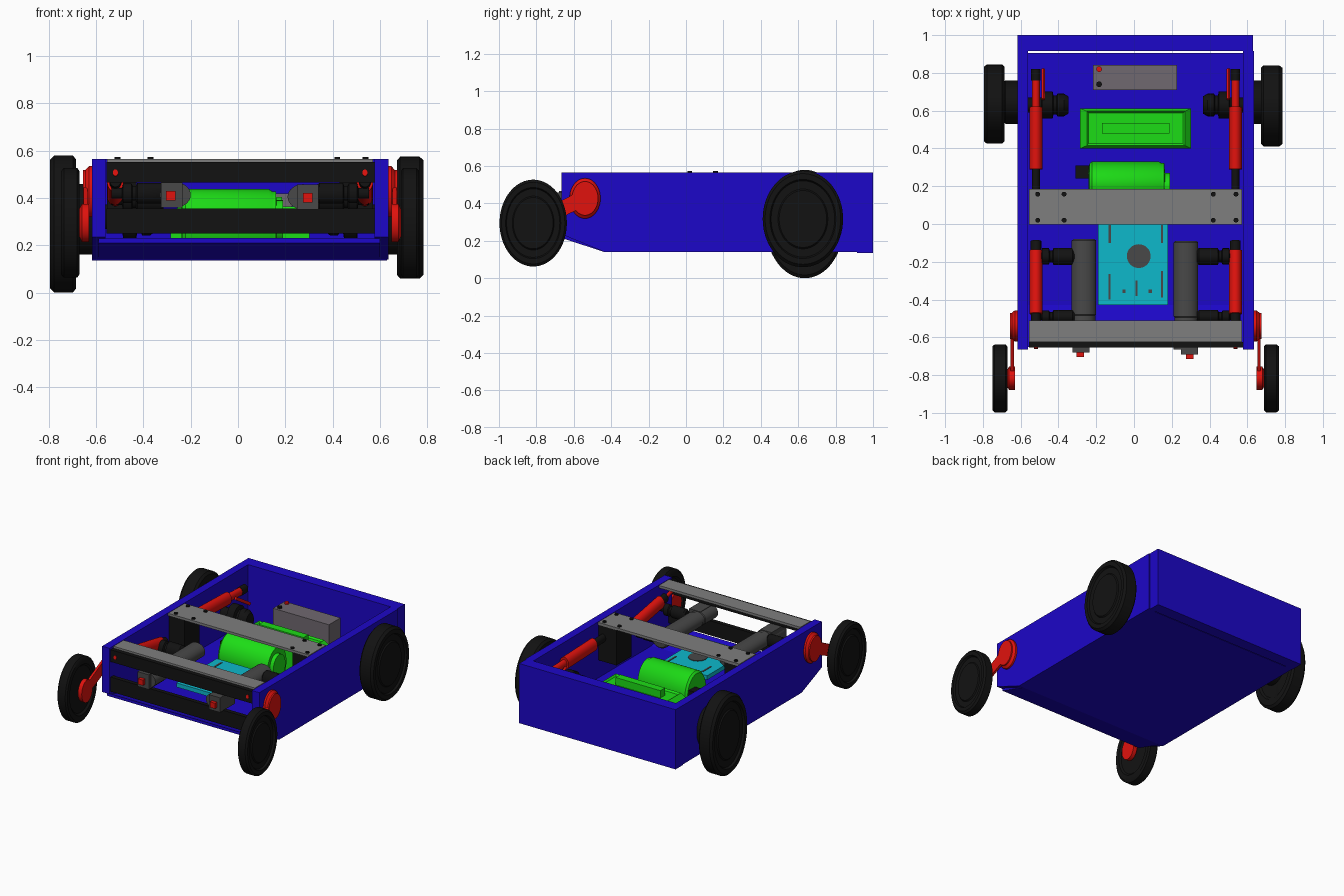
import bpy, bmesh, math
from mathutils import Vector

if "Cube" in bpy.data.objects:
    bpy.data.objects.remove(bpy.data.objects["Cube"])

def mat(name, c):
    m = bpy.data.materials.new(name)
    m.diffuse_color = (*c, 1)
    m.use_nodes = True
    m.node_tree.nodes["Principled BSDF"].inputs["Base Color"].default_value = m.diffuse_color
    return m

BLUE = mat("blue", (0.012, 0.002, 0.58))
RED = mat("red", (0.75, 0.006, 0.004))
GREEN = mat("green", (0.012, 0.72, 0.008))
CYAN = mat("cyan", (0.004, 0.48, 0.6))
BLACK = mat("black", (0.006, 0.006, 0.006))
DARK = mat("dark_grey", (0.065, 0.065, 0.065))
GREY = mat("grey", (0.21, 0.21, 0.21))
BOXGREY = mat("warm_grey", (0.16, 0.14, 0.16))

def finish(name, bm, m, smooth=False):
    bmesh.ops.recalc_face_normals(bm, faces=bm.faces)
    me = bpy.data.meshes.new(name)
    bm.to_mesh(me)
    bm.free()
    ob = bpy.data.objects.new(name, me)
    bpy.context.collection.objects.link(ob)
    me.materials.append(m)
    if smooth:
        bpy.ops.object.select_all(action='DESELECT')
        ob.select_set(True)
        bpy.context.view_layer.objects.active = ob
        bpy.ops.object.shade_smooth_by_angle(angle=math.radians(35))
    return ob

def loft(name, rings, m, smooth=False):
    """Skin a list of equal-length point rings, capping both ends."""
    bm = bmesh.new()
    vs = [[bm.verts.new(p) for p in r] for r in rings]
    n = len(vs[0])
    for a, b in zip(vs, vs[1:]):
        for i in range(n):
            j = (i + 1) % n
            bm.faces.new((a[i], a[j], b[j], b[i]))
    bm.faces.new(vs[0])
    bm.faces.new(vs[-1])
    return finish(name, bm, m, smooth)

def rect(x0, x1, y0, y1, z):
    return [(x0, y0, z), (x1, y0, z), (x1, y1, z), (x0, y1, z)]

def box(name, x0, x1, y0, y1, z0, z1, m):
    return loft(name, [rect(x0, x1, y0, y1, z0), rect(x0, x1, y0, y1, z1)], m)

def side_profile(name, pts, x0, x1, m):
    return loft(name, [[(x, y, z) for y, z in pts] for x in (x0, x1)], m)

def lathe(name, origin, axis, prof, m, zs=1.3, n=40):
    """Turn (radius, distance) points about an axis; circles are stretched in z."""
    d = Vector(axis).normalized()
    u = d.orthogonal().normalized()
    v = d.cross(u)
    rings = []
    for r, t in prof:
        ring = []
        for i in range(n):
            a = 2 * math.pi * i / n
            o = (u * math.cos(a) + v * math.sin(a)) * r
            o.z *= zs
            ring.append(Vector(origin) + d * t + o)
        rings.append(ring)
    return loft(name, rings, m, True)

def rod(name, p, q, r, m, n=32):
    d = Vector(q) - Vector(p)
    return lathe(name, p, d, [(r, 0), (r, d.length)], m, n=n)

def wheel(name, s, x_in, y, z, r, w, zs):
    prof = [(r * .3, .012), (r * .72, .012), (r * .78, 0), (r * .94, 0), (r, w * .12), (r, w * .85),
            (r * .94, w), (r * .82, w), (r * .79, w - .014), (r * .62, w - .014), (r * .59, w - .006), (r * .2, w - .006)]
    lathe(name, (x_in, y, z), (s, 0, 0), prof, BLACK, zs, 64)

# Chassis tub
wall = [(-.665, .235), (-.435, .14), (.915, .14), (.915, .565), (-.665, .565)]
side_profile("left_wall", wall, -.618, -.56, BLUE)
side_profile("right_wall", wall, .577, .636, BLUE)
side_profile("floor", [(-.65, .21), (-.435, .14), (.905, .14), (.905, .16), (-.43, .16), (-.65, .23)],
             -.59, .6, BLUE)
box("back_wall", -.617, .63, .915, 1.0, .135, .565, BLUE)

# Front bars and grey cross plates
box("front_upper_bar", -.557, .602, -.655, -.625, .465, .552, BLACK)
box("front_lower_bar", -.557, .602, -.655, -.625, .25, .355, BLACK)
box("front_cross_plate", -.555, .572, -.625, -.51, .548, .566, GREY)
box("middle_cross_plate", -.555, .572, -.003, .185, .548, .566, GREY)
for x in (-.51, -.37, .42, .54):
    for y in (.02, .158):
        rod("plate_bolt", (x, y, .56), (x, y, .574), .013, BLACK, 12)
box("left_bracket", -.555, -.43, .005, .178, .29, .548, BLACK)
box("right_bracket", .43, .572, .005, .178, .29, .548, BLACK)

for s in (-1, 1):
    side = "left_" if s < 0 else "right_"
    cx = .009                                    # body is slightly off centre
    X = lambda d: cx + s * d
    # Rear wheels with hub drums and inner axle housings
    if s < 0:
        wheel("left_rear_wheel", s, -.685, .635, .29, .21, .11, 1.38)
    else:
        wheel("right_rear_wheel", s, .673, .625, .317, .215, .112, 1.2)
    lathe(side + "rear_hub", (X(.61), .645, .31), (s, 0, 0), [(.115, 0), (.115, .08), (.09, .1)], BLACK)
    lathe(side + "rear_axle_housing", (X(.355), .63, .32), (s, 0, 0),
          [(.045, 0), (.06, .025), (.06, .06), (.05, .065), (.05, .08), (.072, .085), (.072, .14),
           (.04, .145), (.04, .25)], BLACK)
    # Front wheels, swing arms and pivots
    wheel(side + "front_wheel", s, X(.68), -.817, .295, .18, .078, 1.29)
    side_profile(side + "swing_arm", [(-.57, .37), (-.52, .49), (-.805, .345), (-.835, .25)],
                 X(.645), X(.662), RED)
    lathe(side + "arm_pivot", (X(.615), -.54, .427), (s, 0, 0),
          [(.083, 0), (.083, .025), (.07, .04), (.07, .05), (.05, .05)], RED)
    lathe(side + "arm_end", (X(.64), -.817, .295), (s, 0, 0), [(.062, 0), (.062, .03), (.03, .05)], RED)
    # Shock absorbers
    xs = X(.528)
    rod(side + "front_shock", (xs, -.14, .41), (xs, -.475, .47), .035, RED)
    rod(side + "front_shock_rod", (xs, -.46, .467), (xs, -.66, .507), .011, RED, 16)
    rod(side + "front_shock_collar", (xs, -.475, .47), (xs, -.53, .48), .026, BLACK)
    rod(side + "front_shock_end", (xs, -.09, .40), (xs, -.15, .412), .028, BLACK)
    rod(side + "rear_shock", (xs, .29, .455), (xs, .62, .445), .035, RED)
    rod(side + "rear_shock_rod", (xs, .61, .445), (xs, .77, .44), .022, RED)
    rod(side + "rear_shock_end", (xs, .76, .44), (xs, .82, .44), .025, BLACK)
    rod(side + "rear_shock_mount", (xs, .17, .46), (xs, .3, .455), .022, BLACK)
    rod(side + "rear_shock_link", (X(.49), .66, .44), (X(.49), .82, .34), .009, RED, 12)
    # Black spacers between the shocks and lift motors
    for y, z in ((-.172, .40), (-.49, .42)):
        r = .046 if y > -.3 else .034
        lathe(side + "spacer", (X(.325), y, z), (s, 0, 0),
              [(r * .8, 0), (r, .01), (r, .11), (r * .7, .115), (r * .7, .13), (r * .95, .135),
               (r * .95, .17), (r * .5, .175), (r * .5, .22)], BLACK)

# Lift motors along the body with red output shafts
for side, xm, xb, xr, z, y0 in (("left_", -.265, -.28, -.285, .413, -.08), ("right_", .275, .295, .296, .405, -.09)):
    lathe(side + "lift_motor", (xm, y0, z), (0, -1, 0),
          [(.055, 0), (.065, .008), (.065, .40), (.06, .405), (.06, .43), (.065, .435), (.065, .575)],
          DARK, .82)
    box(side + "gearbox", xb - .045, xb + .045, y0 - .6, y0 - .43, z - .053, z + .053, DARK)
    box(side + "motor_shaft", xr - .02, xr + .02, y0 - .625, y0 - .6, z - .023, z + .017, RED)

# Cyan control board with a round hub and slots
box("control_board", -.19, .18, -.43, .03, .295, .325, CYAN)
rod("board_disc", (.025, -.17, .324), (.025, -.17, .329), .063, DARK)
for x, y0, y1 in ((-.128, -.10, -.005), (.148, -.10, -.005), (-.13, -.4, -.265), (.148, -.39, -.25), (.013, -.38, -.3)):
    box("board_slot", x - .006, x + .006, y0, y1, .324, .328, DARK)
for x in (-.052, .086):
    box("board_hole", x - .008, x + .008, -.365, -.348, .324, .328, DARK)

# Green drive motor across the body
lathe("drive_motor", (-.24, .215, .29), (1, 0, 0),
      [(.08, 0), (.105, .004), (.116, .018), (.116, .37), (.108, .385), (.108, .4), (.05, .405)], GREEN, 1.28)
box("motor_plug", -.31, -.235, .24, .31, .26, .34, BLACK)
rod("motor_end_boss", (.16, .2, .3), (.19, .2, .3), .07, GREEN)
box("motor_cradle", -.2, .14, .13, .3, .155, .2, GREEN)

# Green stepped controller case
loft("controller_case", [rect(-.285, .302, .4, .612, .158), rect(-.285, .302, .4, .612, .33),
                         rect(-.25, .27, .415, .597, .365), rect(-.24, .26, .425, .587, .352),
                         rect(-.19, .21, .46, .56, .352)], GREEN)
box("controller_ridge", -.17, .187, .48, .535, .345, .405, GREEN)

# Battery with two terminals
box("battery", -.217, .228, .71, .842, .158, .42, BOXGREY)
rod("positive_terminal", (-.185, .82, .42), (-.185, .82, .432), .015, RED, 16)
rod("negative_terminal", (-.185, .74, .42), (-.185, .74, .432), .015, BLACK, 16)
